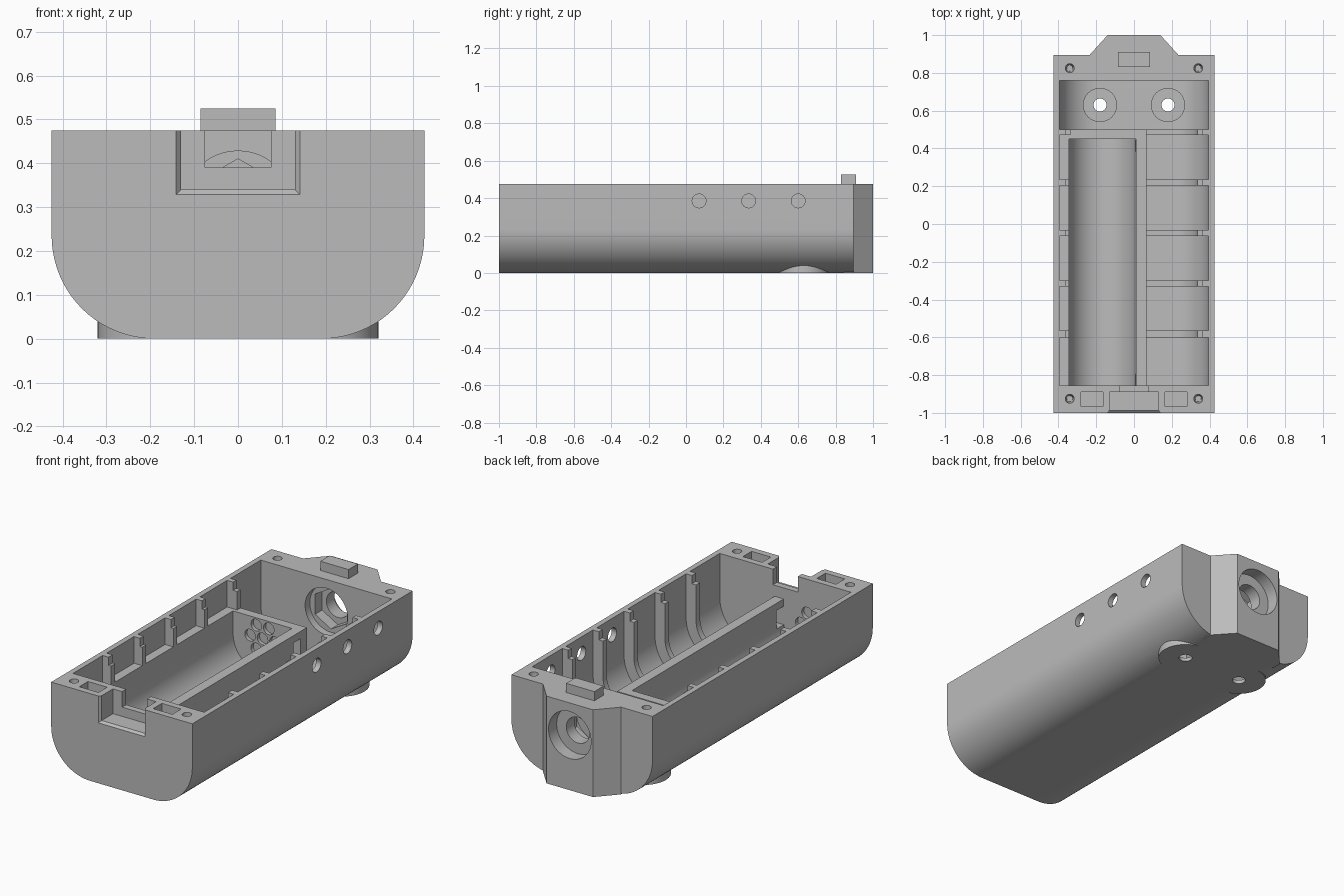
import bpy, bmesh, math
from mathutils import Matrix

cube = bpy.data.objects.get("Cube")
if cube:
    bpy.data.objects.remove(cube, do_unlink=True)

grey = bpy.data.materials.new("plain grey")
grey.use_nodes = True
COLOR = (0.5, 0.5, 0.5, 1)
grey.diffuse_color = COLOR
grey.node_tree.nodes["Principled BSDF"].inputs["Base Color"].default_value = COLOR

W, TOP, BACK, R = 0.425, 0.475, 0.895, 0.235
OVER = TOP + 0.1


def make(name, bm):
    bmesh.ops.recalc_face_normals(bm, faces=bm.faces)
    mesh = bpy.data.meshes.new(name)
    bm.to_mesh(mesh)
    bm.free()
    mesh.materials.append(grey)
    ob = bpy.data.objects.new(name, mesh)
    bpy.context.collection.objects.link(ob)
    return ob


def loft(name, a, b):
    """Solid between two matching rings of 3D points."""
    bm = bmesh.new()
    va, vb = [bm.verts.new(p) for p in a], [bm.verts.new(p) for p in b]
    bm.faces.new(va)
    bm.faces.new(vb)
    for i in range(len(va)):
        j = (i + 1) % len(va)
        bm.faces.new((va[i], va[j], vb[j], vb[i]))
    return make(name, bm)


def along_y(name, ring, y0, y1):
    return loft(name, [(x, y0, z) for x, z in ring], [(x, y1, z) for x, z in ring])


def box(name, x0, x1, y0, y1, z0, z1):
    return along_y(name, [(x0, z0), (x1, z0), (x1, z1), (x0, z1)], y0, y1)


def rod(name, center, axis, r, length, sides=48, tip=None):
    bm = bmesh.new()
    turn = {"X": Matrix.Rotation(math.pi / 2, 4, "Y"),
            "Y": Matrix.Rotation(math.pi / 2, 4, "X"), "Z": Matrix()}[axis]
    bmesh.ops.create_cone(bm, cap_ends=True, segments=sides, radius1=r if tip is None else tip,
                          radius2=r, depth=length, matrix=Matrix.Translation(center) @ turn)
    return make(name, bm)


def arc(cx, cz, r, a0, a1, n=20):
    return [(cx + r * math.cos(math.radians(a0 + (a1 - a0) * i / n)),
             cz + r * math.sin(math.radians(a0 + (a1 - a0) * i / n))) for i in range(n + 1)]


def hull(inset, top, right=None):
    """Rounded-bottom cross-section, inset from the shell, with an optional straight right side."""
    r, cx = R - inset, W - R
    pts = [(-W + inset, top)] + arc(-cx, R, r, 180, 270)
    if right is None:
        return pts + arc(cx, R, r, 270, 360) + [(W - inset, top)]
    return pts + [(right, inset), (right, top)]


def combine(tool, op="DIFFERENCE"):
    mod = shell.modifiers.new("join", "BOOLEAN")
    mod.operation, mod.object, mod.solver = op, tool, "EXACT"
    bpy.context.view_layer.objects.active = shell
    bpy.ops.object.modifier_apply(modifier=mod.name)
    bpy.data.objects.remove(tool, do_unlink=True)


# Outer shell, rear boss and feet
shell = along_y("case_shell", hull(0, TOP), -1, BACK)
boss = [(-0.235, BACK), (-0.235, BACK - 0.05), (0.235, BACK - 0.05),
        (0.235, BACK), (0.14, 1), (-0.14, 1)]
combine(loft("boss", [(x, y, 0) for x, y in boss], [(x, y, TOP) for x, y in boss]), "UNION")
for side in (-1, 1):
    combine(rod("foot", (side * 0.18, 0.63, 0.0275), "Z", 0.14, 0.055, 64), "UNION")

# Inner channel at rib depth, with the ribs stepped back near the rim
combine(along_y("channel", hull(0.09, OVER), -0.855, 0.76))
combine(box("rib_step", -0.36, 0.36, -0.85, 0.755, 0.43, OVER))

# Bays between the ribs
for y0, y1 in [(-0.855, -0.6)] + [(-0.565 + 0.267 * i, -0.33 + 0.267 * i) for i in range(4)] + [(0.5, 0.76)]:
    combine(along_y("bay", hull(0.03, OVER), y0, y1))

# Battery trough block with a round-bottomed slot
combine(along_y("trough_block", hull(0.015, 0.33, 0.065), -0.9, 0.5), "UNION")
cx, cr = -0.1675, 0.1775
combine(along_y("trough", [(cx - cr, OVER)] + arc(cx, 0.21, cr, 180, 360, 40) + [(cx + cr, OVER)],
                -0.855, 0.45))
for y in (-0.825, 0.415):
    combine(box("contact_window", -0.05, 0.1, y - 0.03, y + 0.03, 0.19, 0.29))

# Shallow dimples in both trough ends
for y in (-0.855, 0.45):
    for i in range(7):
        a, d = math.radians(60 * i), 0.075 if i else 0
        combine(rod("dimple", (cx + d * math.cos(a), y, 0.225 + d * math.sin(a)), "Y", 0.032, 0.04, 24))

# Front latch opening with flared edge
combine(box("latch_recess", -0.13, 0.13, -1.1, -0.89, 0.34, OVER))
combine(box("latch_gap", -0.075, 0.075, -0.95, -0.8, 0.39, OVER))


def flare(w, z, y):
    return [(-w, y, z), (w, y, z), (w, y, OVER), (-w, y, OVER)]


combine(loft("flare", flare(0.15, 0.32, -1.01), flare(0.128, 0.342, -0.985)))

# Rim pockets, screw holes and foot holes on both sides
for s in (-1, 1):
    combine(box("rim_pocket", s * 0.2225 - 0.058, s * 0.2225 + 0.058, -0.965, -0.89, 0.4, OVER))
    for y in (-0.925, 0.825):
        combine(rod("screw_hole", (s * 0.34, y, 0.4), "Z", 0.026, 0.3, 24, 0.016))
    combine(rod("foot_recess", (s * 0.18, 0.63, 0.12), "Z", 0.088, 0.2))
    combine(rod("foot_hole", (s * 0.18, 0.63, 0), "Z", 0.034, 0.3, 32))

# Side holes on the left wall
for y in (0.07, 0.335, 0.6):
    combine(rod("side_hole", (0.42, y, 0.385), "X", 0.037, 0.2, 32))

# Rear socket: bore, nut seat and counterbores
for y0, y1, r, sides in ((0.7, 1.1, 0.07, 48), (0.7, 0.86, 0.11, 6), (0.7, 0.8, 0.128, 48), (0.93, 1.1, 0.128, 48)):
    combine(rod("socket", (0, (y0 + y1) / 2, 0.3), "Y", r, y1 - y0, sides))

# Rear lid tab
box("lid_tab", -0.085, 0.085, 0.83, 0.91, TOP - 0.01, 0.525)

bpy.ops.object.select_all(action="DESELECT")
shell.select_set(True)
bpy.context.view_layer.objects.active = shell
bpy.ops.object.shade_smooth_by_angle(angle=math.radians(30))
